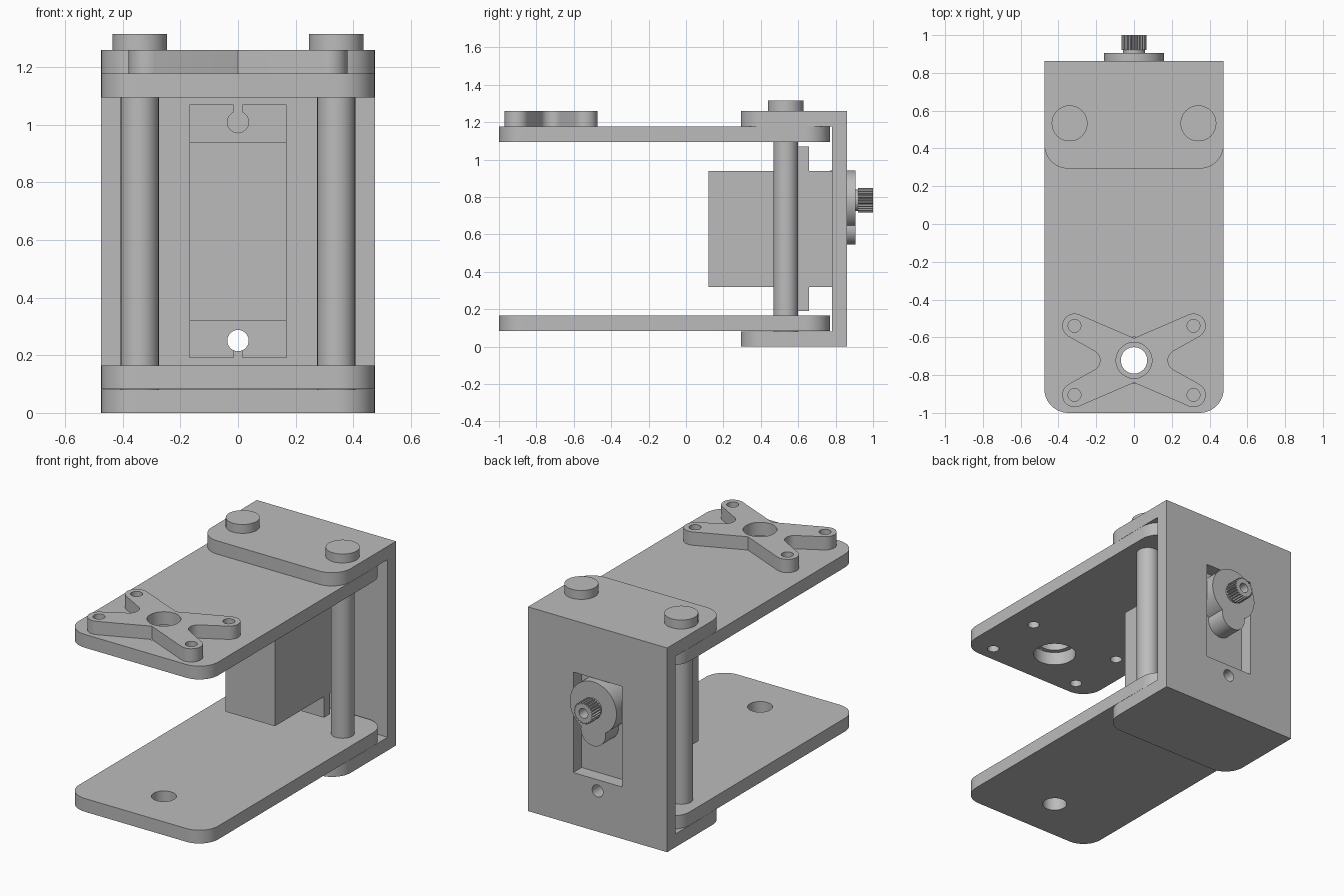
import bpy
import bmesh
from math import cos, sin, radians, pi

cube = bpy.data.objects.get("Cube")
if cube:
    bpy.data.objects.remove(cube, do_unlink=True)

grey = bpy.data.materials.new("plain_grey")
grey.use_nodes = True
tone = (0.5, 0.5, 0.5, 1)
grey.diffuse_color = tone
grey.node_tree.nodes["Principled BSDF"].inputs["Base Color"].default_value = tone


# Outline helpers
def arc(cx, cy, r, start, end, steps=12):
    angles = [radians(start + (end - start) * i / steps) for i in range(steps + 1)]
    return [(cx + r * cos(a), cy + r * sin(a)) for a in angles]


def circle(cx, cy, r, steps=40):
    return arc(cx, cy, r, 0, 360, steps)[:-1]


def rect(x0, x1, y0, y1):
    return [(x0, y0), (x1, y0), (x1, y1), (x0, y1)]


def rounded(half, y0, y1, r, back=True):
    front = arc(-half + r, y0 + r, r, 180, 270) + arc(half - r, y0 + r, r, 270, 360)
    if not back:
        return front + [(half, y1), (-half, y1)]
    return front + arc(half - r, y1 - r, r, 0, 90) + arc(-half + r, y1 - r, r, 90, 180)


def prism(name, loops, lo, hi, axis="z"):
    """Extrude an outline (first loop) with holes (other loops) along an axis."""
    bm = bmesh.new()
    for loop in loops:
        verts = [bm.verts.new((u, v, lo)) for u, v in loop]
        for i, vert in enumerate(verts):
            bm.edges.new((verts[i - 1], vert))
    bmesh.ops.triangle_fill(bm, edges=bm.edges[:], use_beauty=True, normal=(0, 0, 1))
    bmesh.ops.dissolve_limit(bm, angle_limit=0.01, verts=bm.verts[:], edges=bm.edges[:])
    grown = bmesh.ops.extrude_face_region(bm, geom=bm.faces[:], use_keep_orig=True)
    top = [g for g in grown["geom"] if isinstance(g, bmesh.types.BMVert)]
    bmesh.ops.translate(bm, verts=top, vec=(0, 0, hi - lo))
    if axis == "y":
        for v in bm.verts:
            v.co = (v.co.x, v.co.z, v.co.y)
    bmesh.ops.recalc_face_normals(bm, faces=bm.faces[:])
    mesh = bpy.data.meshes.new(name)
    bm.to_mesh(mesh)
    bm.free()
    mesh.materials.append(grey)
    obj = bpy.data.objects.new(name, mesh)
    bpy.context.collection.objects.link(obj)
    return obj


def combine(obj, tool, operation):
    mod = obj.modifiers.new("combine", "BOOLEAN")
    mod.operation = operation
    mod.solver = "EXACT"
    mod.object = tool
    bpy.context.view_layer.objects.active = obj
    bpy.ops.object.modifier_apply(modifier=mod.name)
    bpy.data.objects.remove(tool, do_unlink=True)


HALF, ROUND = 0.475, 0.128
HEIGHT, PLATE = 1.26, 0.082
MID = HEIGHT / 2
PIN_X, PIN_Y, PIN_R = 0.341, 0.533, 0.066
HOLE_Y = -0.722
SCREW_Z = 1.009
parts = []

# U-shaped bracket with servo window, screw holes and pin holes
bracket = prism("bracket", [rounded(HALF, 0.293, 0.862, ROUND, back=False)], 0, HEIGHT)
combine(bracket, prism("cutter", [rect(-1, 1, 0, 0.78)], PLATE, HEIGHT - PLATE), "DIFFERENCE")
for loop in (rect(-0.166, 0.166, 0.32, 0.94),
             circle(0, SCREW_Z, 0.037), circle(0, HEIGHT - SCREW_Z, 0.037)):
    combine(bracket, prism("cutter", [loop], 0.7, 1, "y"), "DIFFERENCE")
for side in (-1, 1):
    hole = prism("cutter", [circle(side * PIN_X, PIN_Y, PIN_R)], -0.1, PLATE + 0.02)
    combine(bracket, hole, "DIFFERENCE")
parts.append(bracket)

# Pivot pins with round heads
for side, label in ((-1, "right"), (1, "left")):
    x = side * PIN_X
    parts.append(prism(label + "_pin", [circle(x, PIN_Y, PIN_R)], 0, HEIGHT - 0.04))
    parts.append(prism(label + "_pin_head", [circle(x, PIN_Y, 0.095)], HEIGHT, 1.315))

# Lower and upper arm plates
horn_holes = [circle(sx * 0.315, HOLE_Y + sy * 0.183, 0.034, 24)
              for sx in (-1, 1) for sy in (-1, 1)]
outline = rounded(HALF, -1, 0.77, ROUND)
parts.append(prism("lower_arm", [outline, circle(0, HOLE_Y, 0.07)], PLATE + 0.001, 0.165))
parts.append(prism("upper_arm", [outline, circle(0, HOLE_Y, 0.123)] + horn_holes,
                   HEIGHT - 0.165, HEIGHT - PLATE - 0.001))

# Four-armed horn, mirrored from one quarter
quarter = [(0, 0.118)] + arc(0.315, 0.183, 0.065, 113, -60) + arc(0.236, 0, 0.056, 120, 180, 8)
half = quarter + [(x, -y) for x, y in reversed(quarter[:-1])]
cross = half + [(-x, y) for x, y in reversed(half[1:-1])]
cross = [(x, y + HOLE_Y) for x, y in cross]
parts.append(prism("servo_horn", [cross, circle(0, HOLE_Y, 0.095)] + horn_holes,
                   HEIGHT - PLATE - 0.001, HEIGHT - 0.001))

# Servo body and slotted mounting flange
parts.append(prism("servo_body", [rect(-0.168, 0.168, 0.32, 0.94)], 0.12, 0.78, "y"))
slot = [(0.168, 1.07), (0.016, 1.07)] + arc(0, SCREW_Z, 0.037, 64, -244, 32)
slot += [(-0.016, 1.07), (-0.168, 1.07)]
flange = slot + [(x, HEIGHT - z) for x, z in reversed(slot)]
parts.append(prism("servo_flange", [flange], 0.598, 0.657, "y"))

# Gear housing, output hub and toothed shaft
AXIS_Z = 0.782
housing = prism("gear_housing", [circle(0, AXIS_Z, 0.159, 64)], 0.77, 0.905, "y")
combine(housing, prism("cutter", [circle(0, 0.63, 0.085)], 0.77, 0.905, "y"), "UNION")
parts.append(housing)
parts.append(prism("output_hub", [circle(0, AXIS_Z, 0.058)], 0.9, 0.922, "y"))
TEETH = 24
gear = []
for i in range(TEETH * 4):
    a = 2 * pi * i / (TEETH * 4)
    r = 0.066 if i % 4 < 2 else 0.057
    gear.append((r * cos(a), AXIS_Z + r * sin(a)))
parts.append(prism("toothed_shaft", [gear, circle(0, AXIS_Z, 0.03, 24)], 0.92, 1, "y"))

# Smooth round walls, keep hard edges sharp
bpy.ops.object.select_all(action="DESELECT")
for obj in parts:
    obj.select_set(True)
bpy.context.view_layer.objects.active = bracket
bpy.ops.object.shade_smooth_by_angle(angle=radians(25))
